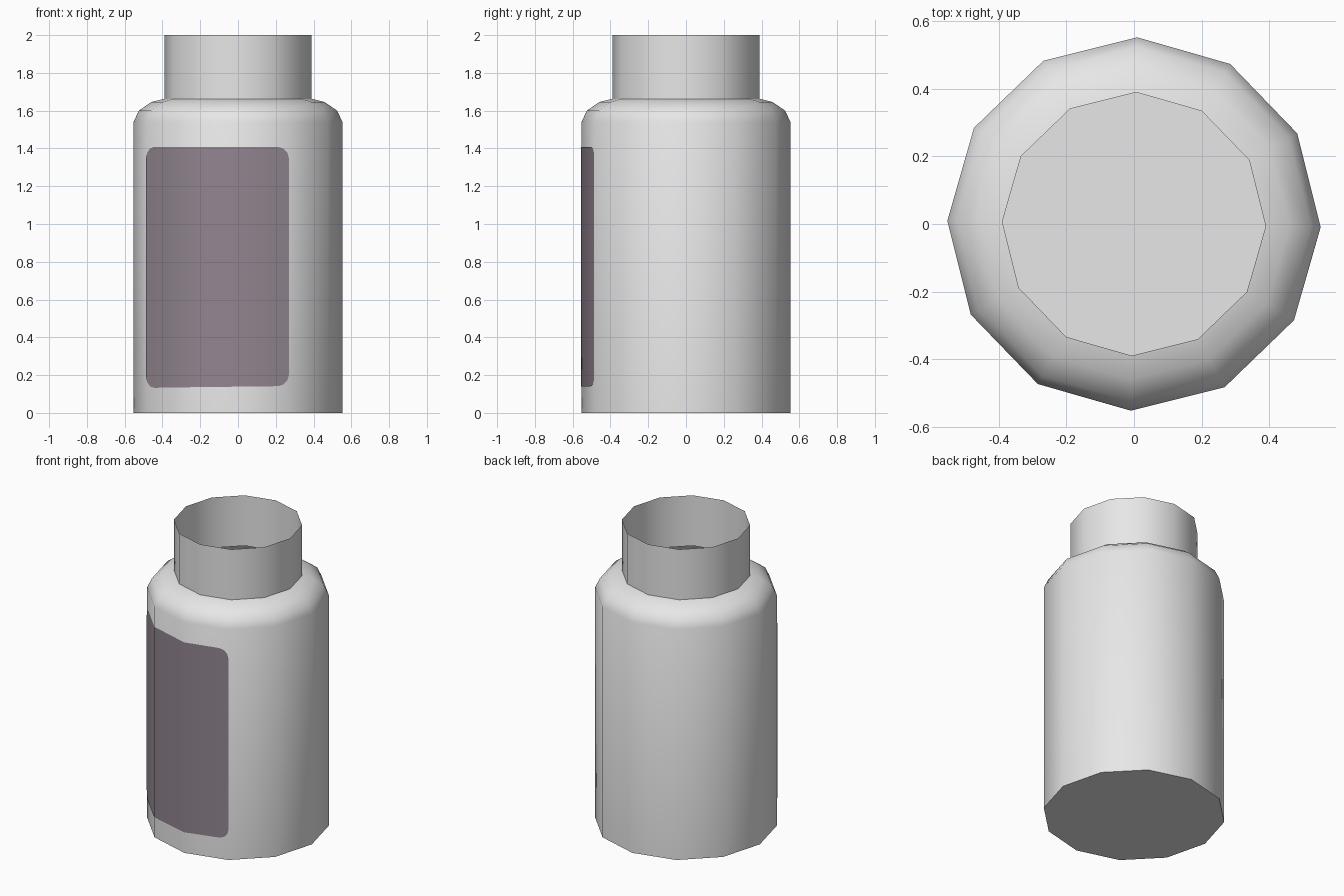
import bpy, bmesh, math
from mathutils import Vector

if "Cube" in bpy.data.objects:
    bpy.data.objects.remove(bpy.data.objects["Cube"])

SIDES = 12
TURN = math.radians(-1)      # slight twist of the whole bottle
R = 0.553


def material(name, col):
    m = bpy.data.materials.new(name)
    m.diffuse_color = (*col, 1)
    m.use_nodes = True
    m.node_tree.nodes["Principled BSDF"].inputs["Base Color"].default_value = m.diffuse_color
    return m


def finish(name, bm, mat):
    me = bpy.data.meshes.new(name)
    bm.to_mesh(me)
    bm.free()
    me.materials.append(mat)
    ob = bpy.data.objects.new(name, me)
    bpy.context.collection.objects.link(ob)
    bpy.ops.object.select_all(action='DESELECT')
    ob.select_set(True)
    bpy.context.view_layer.objects.active = ob
    bpy.ops.object.shade_smooth_by_angle(angle=math.radians(40))
    return ob


def corner(i, r, z=0.0):
    a = TURN + i * 2 * math.pi / SIDES
    return Vector((r * math.cos(a), r * math.sin(a), z))


def lathe(name, profile, mat, floor=False):
    bm = bmesh.new()
    rings = [[bm.verts.new(corner(i, r, z)) for i in range(SIDES)] for r, z in profile]
    for a, b in zip(rings, rings[1:]):
        for i in range(SIDES):
            j = (i + 1) % SIDES
            bm.faces.new((a[i], a[j], b[j], b[i]))
    if floor:
        bm.faces.new(rings[0][::-1])
    return finish(name, bm, mat)


grey = material("light grey", (0.8, 0.8, 0.8))
mauve = material("dull mauve", (0.29, 0.237, 0.28))

# hollow body with rounded shoulder, and open neck
lathe("bottle_body", [(R, 0), (R, 1.54), (0.525, 1.6), (0.46, 1.645), (0.39, 1.663)], grey, floor=True)
lathe("bottle_neck", [(0.39, 1.663), (0.39, 2.0)], grey)

# label: rounded rectangle wrapped over three front-left facets
LOW, HIGH, ROUND = 0.132, 1.408, 0.06
facet = 2 * R * math.sin(math.pi / SIDES)
length = 3 * facet
steps = [ROUND * (1 - math.cos(math.radians(d))) for d in (0, 30, 60, 90)]
stations = steps + [facet, 2 * facet] + [length - s for s in reversed(steps)]
bm = bmesh.new()
columns = []
for s in stations:
    k = min(int(s / facet + 1e-6), 2)
    p = corner(7 + k, R + 0.003).lerp(corner(8 + k, R + 0.003), s / facet - k)
    d = max(0.0, ROUND - min(s, length - s))
    cut = ROUND - math.sqrt(max(0.0, ROUND ** 2 - d ** 2))
    lift = 0.01 * s / length      # bottom edge rises a little to the right
    columns.append([bm.verts.new((p.x, p.y, z)) for z in (LOW + cut + lift, HIGH - cut)])
for a, b in zip(columns, columns[1:]):
    bm.faces.new((a[0], b[0], b[1], a[1]))
finish("label", bm, mauve)
